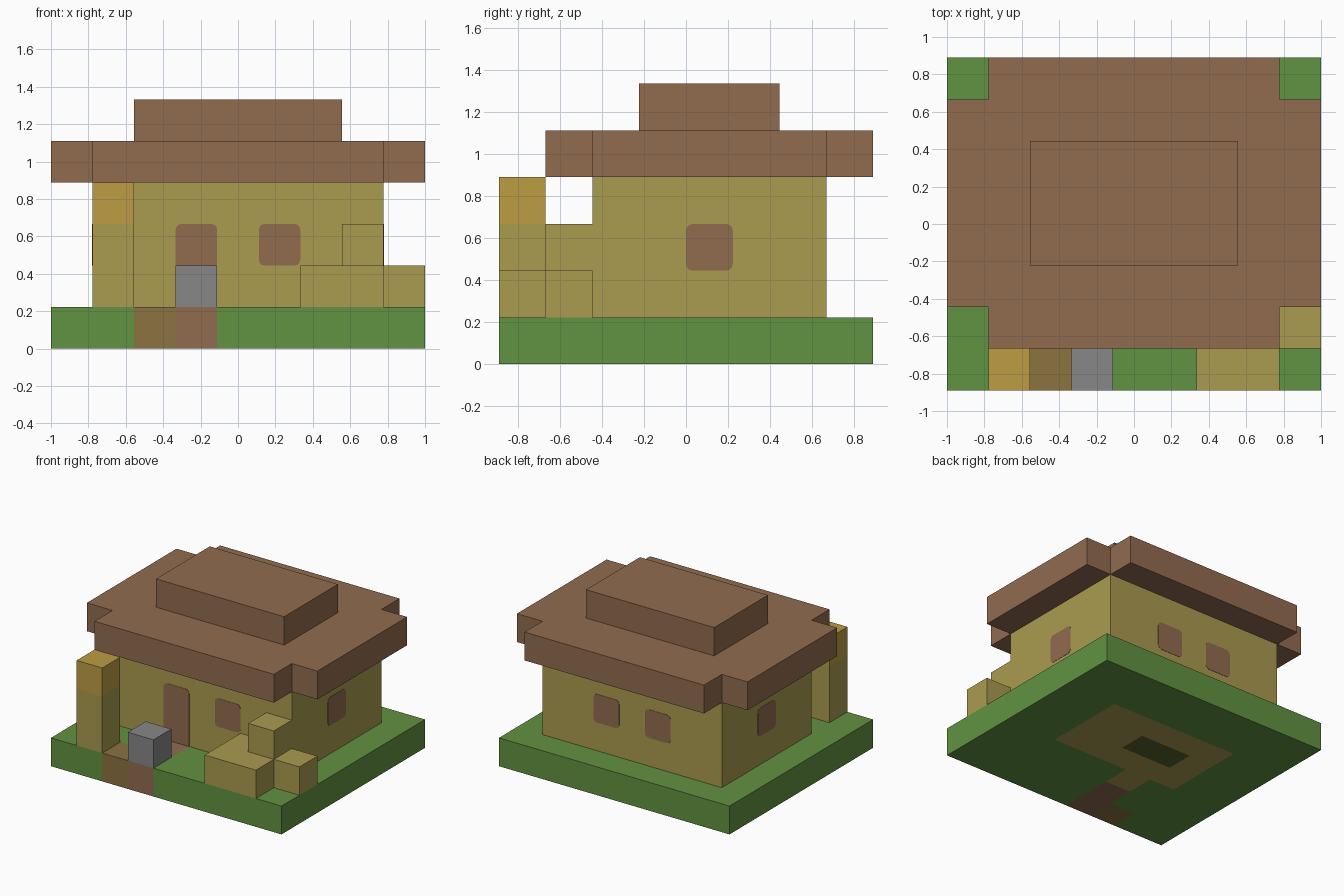
import bpy, bmesh, math
from mathutils import Vector, Matrix

if "Cube" in bpy.data.objects:
    bpy.data.objects.remove(bpy.data.objects["Cube"], do_unlink=True)

U = 2 / 9                                # one building block
ORIGIN = Vector((-4.5, -4, 0))           # block grid corner


def linear(c):
    c /= 255
    return c / 12.92 if c <= 0.04045 else ((c + 0.055) / 1.055) ** 2.4


def material(name, r, g, b):
    mat = bpy.data.materials.new(name)
    color = (linear(r), linear(g), linear(b), 1)
    mat.use_nodes = True
    mat.diffuse_color = color
    bsdf = mat.node_tree.nodes["Principled BSDF"]
    bsdf.inputs["Base Color"].default_value = color
    bsdf.inputs["Roughness"].default_value = 0.9
    return mat


GRASS = material("grass_green", 97, 146, 65)
BROWN = material("clay_brown", 145, 108, 80)
TAN = material("wall_tan", 170, 155, 79)
GOLD = material("gold_top", 190, 157, 67)
DIRT = material("path_olive", 139, 115, 64)
STONE = material("stone_grey", 137, 135, 137)
MOSS = material("dark_moss", 84, 100, 42)


def finish(name, bm, mats, rule=None):
    """Turn a bmesh in block units into an object; rule picks a material per face."""
    bmesh.ops.recalc_face_normals(bm, faces=bm.faces)
    if rule:
        for f in bm.faces:
            # sample just inside the surface to find the block
            f.material_index = rule(f.calc_center_median() - f.normal * 0.1)
    bmesh.ops.translate(bm, verts=bm.verts, vec=ORIGIN)
    bmesh.ops.scale(bm, verts=bm.verts, vec=(U, U, U))
    mesh = bpy.data.meshes.new(name)
    bm.to_mesh(mesh)
    bm.free()
    obj = bpy.data.objects.new(name, mesh)
    bpy.context.collection.objects.link(obj)
    for m in mats:
        mesh.materials.append(m)
    return obj


def block(name, lo, hi, mats, cuts=((), (), ()), rule=None):
    """Box between two grid corners, sliced at the given grid planes."""
    lo, hi = Vector(lo), Vector(hi)
    bm = bmesh.new()
    bmesh.ops.create_cube(bm, size=1)
    bmesh.ops.scale(bm, verts=bm.verts, vec=hi - lo)
    bmesh.ops.translate(bm, verts=bm.verts, vec=(lo + hi) / 2)
    for axis, values in enumerate(cuts):
        normal = Vector([float(k == axis) for k in range(3)])
        for v in values:
            bmesh.ops.bisect_plane(bm, geom=bm.verts[:] + bm.edges[:] + bm.faces[:],
                                   plane_co=normal * v, plane_no=normal)
    return finish(name, bm, mats, rule)


def prism(bm, points, depth):
    face = bm.faces.new([bm.verts.new(p) for p in points])
    ext = bmesh.ops.extrude_face_region(bm, geom=[face])
    verts = [v for v in ext["geom"] if isinstance(v, bmesh.types.BMVert)]
    bmesh.ops.translate(bm, verts=verts, vec=depth)


def plate(name, center, angle, height=1, round_bottom=True):
    """Thin panel with rounded corners, facing -y before it is turned."""
    r, pts = 0.14, []
    for k, (sx, sz) in enumerate(((1, 1), (-1, 1), (-1, -1), (1, -1))):
        rad = r if sz > 0 or round_bottom else 0
        for step in range(4 if rad else 1):
            a = math.radians(90 * k + 30 * step)
            pts.append((sx * (0.5 - rad) + rad * math.cos(a), 0.005,
                        sz * (height / 2 - rad) + rad * math.sin(a)))
    bm = bmesh.new()
    prism(bm, pts, (0, -0.015, 0))
    turn = Matrix.Translation(center) @ Matrix.Rotation(math.radians(angle), 4, "Z")
    bmesh.ops.transform(bm, matrix=turn, verts=bm.verts)
    return finish(name, bm, [BROWN])


# Ground slab with path, doorway floor and mossy patch
def ground_rule(p):
    i, j = int(p.x), int(p.y)
    if (i, j) == (2, 0):
        return 2
    if i == 3 and j < 2:
        return 1
    if i in (3, 4) and j == 4:
        return 4
    if (2 <= i < 7 and 3 <= j < 6) or (i, j) == (3, 2):
        return 3
    return 0


block("ground", (0, 0, 0), (9, 8, 1), [GRASS, BROWN, DIRT, TAN, MOSS],
      ((2, 3, 4, 5, 7), (1, 2, 3, 4, 5, 6), ()), ground_rule)

# House body
block("house_walls", (1, 2, 1), (8, 7, 4), [TAN])

# Roof slab with notched corners, and its raised cap
bm = bmesh.new()
outline = [(1, 1), (8, 1), (8, 2), (9, 2), (9, 7), (8, 7),
           (8, 8), (1, 8), (1, 7), (0, 7), (0, 2), (1, 2)]
prism(bm, [(x, y, 4) for x, y in outline], (0, 0, 1))
finish("roof_slab", bm, [BROWN])
block("roof_cap", (2, 3, 5), (7, 6, 6), [BROWN])

# Door and windows
plate("door", (3.5, 2, 2), 0, height=2, round_bottom=False)
plate("front_window", (5.5, 2, 2.5), 0)
plate("left_window", (8, 4.5, 2.5), 90)
plate("right_window", (1, 4.5, 2.5), -90)
for n, x in enumerate((3.5, 5.5)):
    plate(f"back_window_{n + 1}", (x, 7, 2.5), 180)

# Front post with gold top
block("front_post", (1, 0, 1), (2, 1, 4), [TAN, GOLD], ((), (), (3,)),
      lambda p: int(p.z >= 3))

# Stone by the door and stacked bales
block("stone_block", (3, 0, 1), (4, 1, 2), [STONE])
block("low_bale", (6, 0, 1), (8, 2, 2), [TAN])
block("upper_bale", (7, 1, 2), (8, 2, 3), [TAN])
block("side_bale", (8, 1, 1), (9, 2, 2), [TAN])
